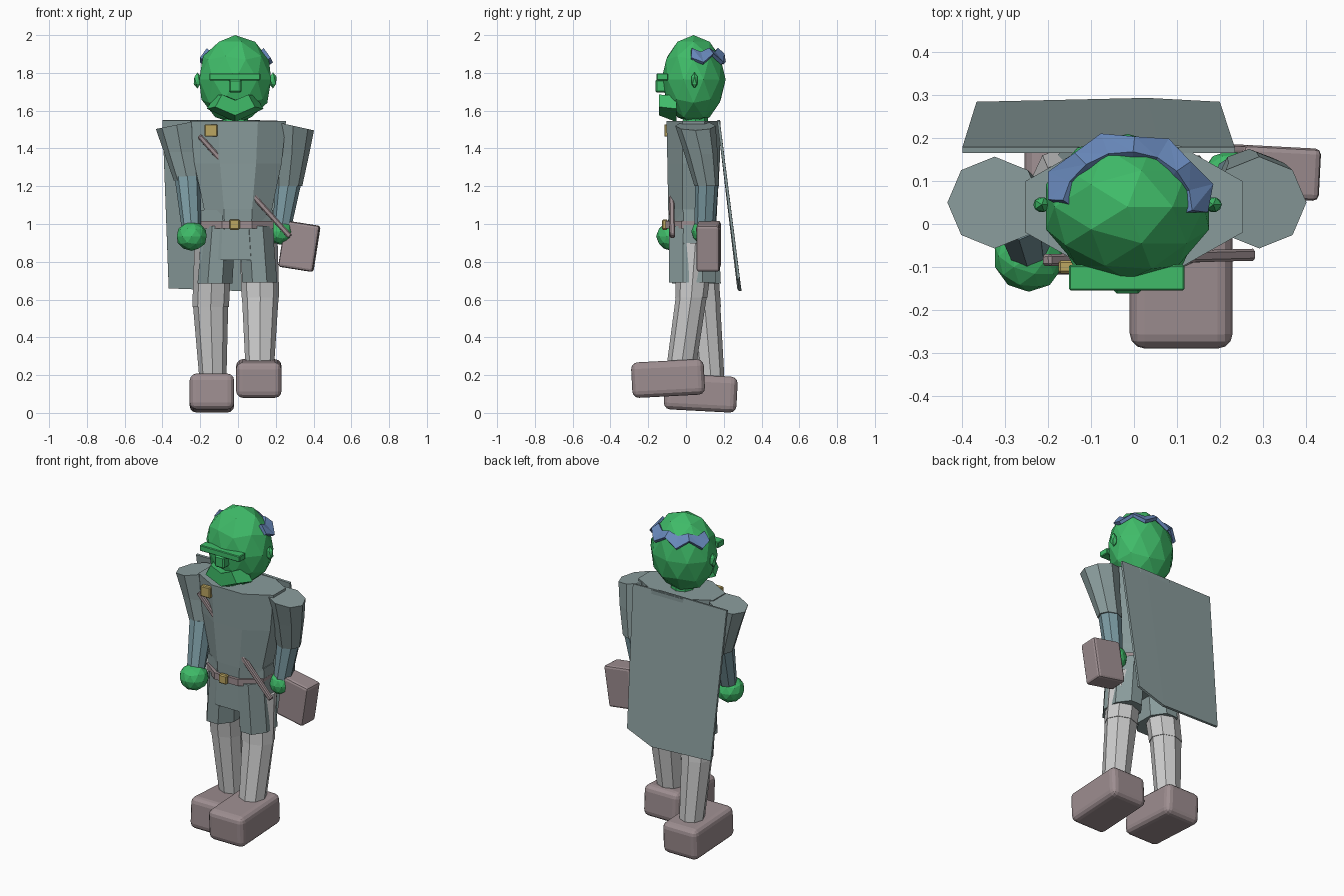
import bpy, bmesh, math
from mathutils import Vector, Matrix, Euler

if "Cube" in bpy.data.objects:
    bpy.data.objects.remove(bpy.data.objects["Cube"])


def material(name, rgb):
    m = bpy.data.materials.new(name)
    m.diffuse_color = (*rgb, 1)
    m.use_nodes = True
    m.node_tree.nodes["Principled BSDF"].inputs["Base Color"].default_value = m.diffuse_color
    return m


GREEN = material("skin", (0.05, 0.5, 0.14))
CLOTH = material("cloth", (0.25, 0.33, 0.33))
SLEEVE = material("sleeve", (0.2, 0.33, 0.37))
LEATHER = material("leather", (0.34, 0.27, 0.28))
GOLD = material("gold", (0.5, 0.38, 0.12))
HAIR = material("hair", (0.14, 0.25, 0.5))


def finish(name, bm, mat=None):
    bmesh.ops.recalc_face_normals(bm, faces=bm.faces)
    me = bpy.data.meshes.new(name)
    bm.to_mesh(me)
    bm.free()
    ob = bpy.data.objects.new(name, me)
    bpy.context.collection.objects.link(ob)
    if mat:
        me.materials.append(mat)
    return ob


def skin_rings(name, rings, mat=None, caps=True):
    """Bridge equal-length point rings into a closed solid."""
    bm = bmesh.new()
    vs = [[bm.verts.new(p) for p in r] for r in rings]
    n = len(vs[0])
    for a, b in zip(vs, vs[1:]):
        for i in range(n):
            bm.faces.new((a[i], a[(i + 1) % n], b[(i + 1) % n], b[i]))
    if caps:
        bm.faces.new(vs[0])
        bm.faces.new(vs[-1])
    return finish(name, bm, mat)


def loft(name, sections, mat=None, n=8, phase=0.0):
    """sections: (x, y, z, rx, ry[, slope of z along x])"""
    rings = []
    for x, y, z, rx, ry, *tilt in sections:
        t = tilt[0] if tilt else 0
        ring = []
        for i in range(n):
            a = phase + 2 * math.pi * i / n
            dx = rx * math.cos(a)
            ring.append((x + dx, y + ry * math.sin(a), z + t * dx))
        rings.append(ring)
    return skin_rings(name, rings, mat)


def box(name, loc, size, mat=None, rot=(0, 0, 0), bevel=0.0, segments=2):
    bm = bmesh.new()
    bmesh.ops.create_cube(bm, size=1)
    bmesh.ops.scale(bm, vec=size, verts=bm.verts)
    if bevel:
        bmesh.ops.bevel(bm, geom=bm.edges[:], offset=bevel, segments=segments,
                        profile=0.5, affect='EDGES')
    m = Matrix.Translation(loc) @ Euler([math.radians(r) for r in rot]).to_matrix().to_4x4()
    bm.transform(m)
    return finish(name, bm, mat)


def ball(name, loc, radii, mat, sub=2):
    bm = bmesh.new()
    bmesh.ops.create_icosphere(bm, subdivisions=sub, radius=1)
    bmesh.ops.scale(bm, vec=radii, verts=bm.verts)
    bmesh.ops.translate(bm, vec=loc, verts=bm.verts)
    return finish(name, bm, mat)


P8 = math.pi / 8
HC, HR = Vector((-0.015, 0.04, 1.765)), Vector((0.2, 0.17, 0.235))

# head, ears, neck, brow and nose
ball("head", HC, HR, GREEN)
for side, s in (("left", -1), ("right", 1)):
    ball(side + "_ear", (HC.x + s * 0.2, 0.045, 1.76), (0.022, 0.02, 0.043), GREEN, 1)
loft("neck", [(-0.015, 0.05, 1.48, 0.07, 0.07), (-0.015, 0.05, 1.6, 0.065, 0.065)], GREEN)
box("brow", (-0.017, -0.125, 1.779), (0.27, 0.06, 0.036), GREEN, bevel=0.004, segments=1)
box("nose", (-0.015, -0.13, 1.73), (0.065, 0.065, 0.07), GREEN, bevel=0.008, segments=1)

# beard: faceted mask around the jaw
front = [(-0.12, 1.62), (-0.085, 1.685), (-0.015, 1.655), (0.055, 1.685), (0.09, 1.62), (-0.015, 1.575)]
back = [(-0.165, 1.61), (-0.12, 1.68), (-0.015, 1.66), (0.09, 1.68), (0.135, 1.61), (-0.015, 1.54)]
skin_rings("beard", [[(x, -0.143, z) for x, z in front],
                     [(x, -0.05, z) for x, z in back]], GREEN)

# hair: jagged fringe around the back of the crown
upper, lower = [], []
for k in range(9):
    a = math.radians(-5 + 22.5 * k)
    odd = k % 2
    end = k in (0, 8)
    for row, r, z in ((upper, 0.72, 1.925 - 0.02 * odd),
                      (lower, 0.9 if end else (1.01 if odd else 0.93),
                       1.875 if end else (1.85 if odd else 1.895))):
        row.append((HC.x + r * HR.x * math.cos(a), HC.y + r * HR.y * math.sin(a), z))
bm = bmesh.new()
uv = [bm.verts.new(p) for p in upper]
lv = [bm.verts.new(p) for p in lower]
for i in range(8):
    bm.faces.new((uv[i], uv[i + 1], lv[i + 1]))
    bm.faces.new((uv[i], lv[i + 1], lv[i]))
hair = finish("hair_fringe", bm, HAIR)
sol = hair.modifiers.new("thickness", 'SOLIDIFY')
sol.thickness, sol.offset = 0.02, 0

# torso, hips and short trousers
loft("torso", [(0, 0.035, 0.97, 0.185, 0.135), (0, 0.035, 1.08, 0.195, 0.14),
               (0, 0.04, 1.32, 0.25, 0.15), (0.0, 0.04, 1.545, 0.275, 0.155)], CLOTH, phase=P8)
loft("hips", [(-0.005, 0.045, 0.81, 0.215, 0.145), (-0.005, 0.035, 1.075, 0.205, 0.13)], CLOTH, phase=P8)
loft("left_short", [(-0.122, 0.055, 0.685, 0.1, 0.14), (-0.1, 0.045, 0.99, 0.095, 0.135)], CLOTH, phase=P8)
loft("right_short", [(0.115, 0.035, 0.69, 0.1, 0.135), (0.095, 0.035, 0.99, 0.095, 0.135)], CLOTH, phase=P8)

# legs, walking pose
loft("left_thigh", [(-0.145, 0.1, 0.56, 0.097, 0.085), (-0.13, 0.06, 0.9, 0.1, 0.1)])
loft("left_shin", [(-0.132, 0.135, 0.15, 0.07, 0.07), (-0.145, 0.1, 0.565, 0.093, 0.082)])
loft("right_thigh", [(0.118, 0.028, 0.61, 0.1, 0.085), (0.11, 0.05, 0.9, 0.1, 0.1)])
loft("right_shin", [(0.115, -0.027, 0.23, 0.075, 0.078), (0.118, 0.028, 0.615, 0.097, 0.082)])

# shoes
box("left_shoe", (-0.138, 0.078, 0.105), (0.235, 0.385, 0.19), LEATHER, (-3, 0, 0), 0.035, 3)
box("right_shoe", (0.11, -0.095, 0.182), (0.24, 0.385, 0.188), LEATHER, (3, 0, 0), 0.035, 3)

# arms
loft("left_upper_arm", [(-0.268, 0.04, 1.23, 0.072, 0.075), (-0.3, 0.05, 1.38, 0.092, 0.09),
                        (-0.325, 0.05, 1.525, 0.11, 0.107, 0.2)], CLOTH)
loft("left_forearm", [(-0.247, -0.05, 0.98, 0.052, 0.055), (-0.268, 0.035, 1.255, 0.069, 0.072)], SLEEVE)
ball("left_hand", (-0.245, -0.075, 0.935), (0.083, 0.083, 0.077), GREEN)
loft("right_upper_arm", [(0.268, 0.11, 1.2, 0.072, 0.065), (0.285, 0.08, 1.37, 0.092, 0.088),
                         (0.292, 0.05, 1.52, 0.11, 0.107, -0.22)], CLOTH)
loft("right_forearm", [(0.232, 0.1, 0.98, 0.05, 0.055), (0.268, 0.11, 1.225, 0.069, 0.062)], SLEEVE)
ball("right_hand", (0.225, 0.1, 0.96), (0.07, 0.072, 0.07), GREEN)

# bag carried in the right hand
box("bag", (0.325, 0.12, 0.882), (0.185, 0.122, 0.247), LEATHER, (0, 9, -3), 0.014, 2)

# belt, buckle, clasp and the sash that emerges from the chest
loft("belt", [(-0.005, 0.035, 0.975, 0.208, 0.155), (-0.005, 0.035, 1.015, 0.208, 0.155)], LEATHER, phase=P8)
box("buckle", (-0.018, -0.112, 0.997), (0.055, 0.03, 0.055), GOLD, bevel=0.006, segments=1)
box("clasp", (-0.143, -0.1, 1.495), (0.067, 0.03, 0.066), GOLD, bevel=0.005, segments=1)
box("sash", (0.035, -0.078, 1.2), (0.72, 0.028, 0.028), LEATHER, (0, 48, 1.5), 0.006, 1)

# cape: thin slanted panel with an uneven hem
top = [(-0.4, 0.172, 1.55), (0.06, 0.172, 1.55), (0.235, 0.172, 1.545)]
hem = [(-0.367, 0.278, 0.66), (0.03, 0.287, 0.645), (0.2, 0.278, 0.71)]
bm = bmesh.new()
tv = [bm.verts.new(p) for p in top]
hv = [bm.verts.new(p) for p in hem]
for i in range(2):
    bm.faces.new((tv[i], tv[i + 1], hv[i + 1], hv[i]))
cape = finish("cape", bm, CLOTH)
sol = cape.modifiers.new("thickness", 'SOLIDIFY')
sol.thickness, sol.offset = 0.014, 0
